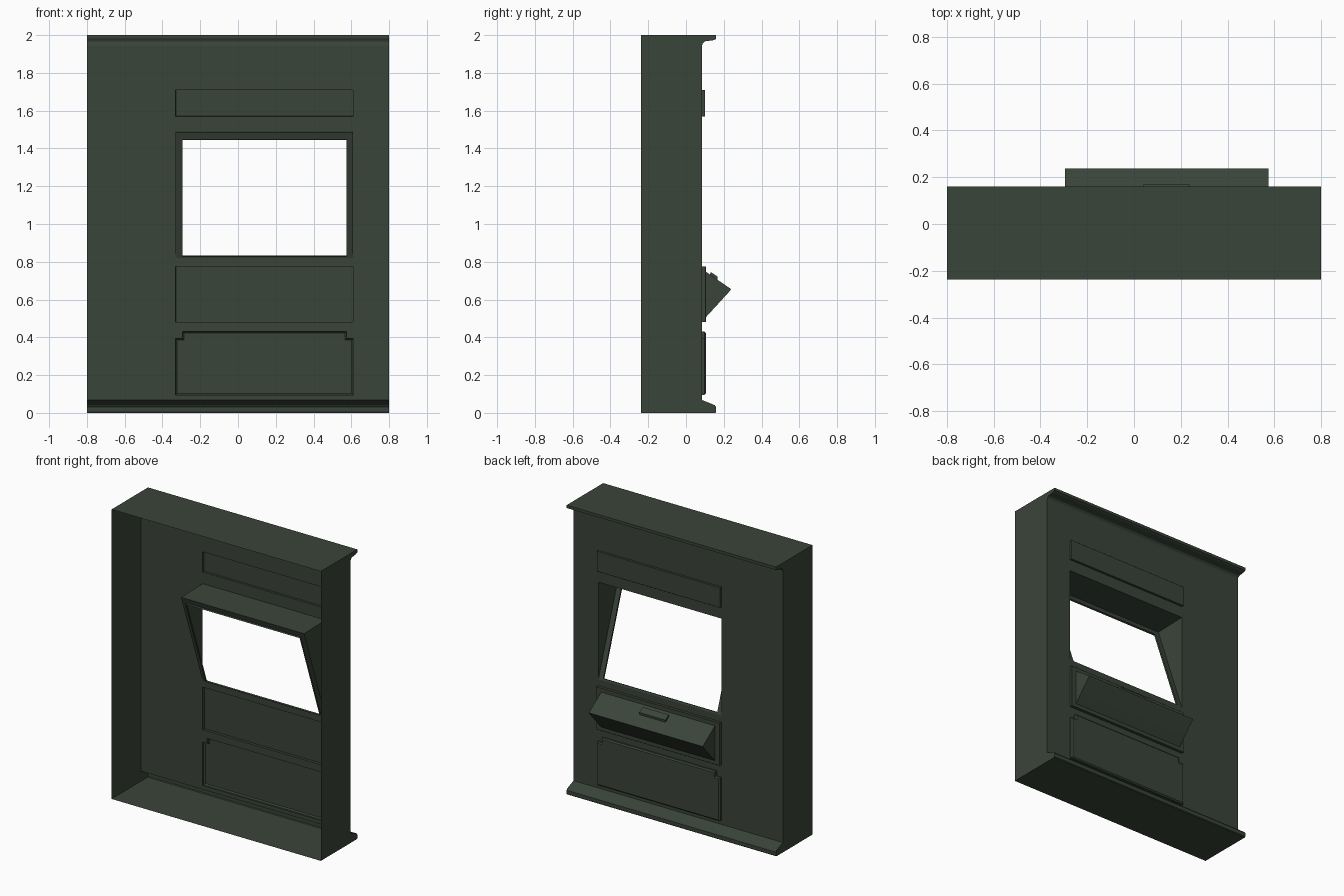
import bpy, bmesh
from mathutils import Vector

if "Cube" in bpy.data.objects:
    bpy.data.objects.remove(bpy.data.objects["Cube"])

mat = bpy.data.materials.new("dark_green")
mat.diffuse_color = (0.042, 0.058, 0.041, 1)
mat.use_nodes = True
mat.node_tree.nodes["Principled BSDF"].inputs["Base Color"].default_value = mat.diffuse_color

# Main measurements
HW, BACK, WALL, LIP = 0.8, -0.238, 0.085, 0.16
X0, X1 = -0.33, 0.61          # outer width of the fittings
XI0, XI1 = -0.295, 0.575      # inner width of the fittings


def finish(name, bm, smooth=False):
    bmesh.ops.remove_doubles(bm, verts=bm.verts, dist=1e-5)
    bmesh.ops.recalc_face_normals(bm, faces=bm.faces)
    me = bpy.data.meshes.new(name)
    bm.to_mesh(me)
    bm.free()
    me.materials.append(mat)
    ob = bpy.data.objects.new(name, me)
    bpy.context.collection.objects.link(ob)
    if smooth:
        bpy.context.view_layer.objects.active = ob
        ob.select_set(True)
        bpy.ops.object.shade_smooth_by_angle(angle=0.7)
        ob.select_set(False)
    return ob


def face(bm, pts):
    return bm.faces.new([bm.verts.new(p) for p in pts])


def sweep(bm, profile, xa, xb, closed=False, caps=False):
    """Stretch a (y, z) profile along x."""
    n = len(profile)
    for i in range(n if closed else n - 1):
        (ya, za), (yb, zb) = profile[i], profile[(i + 1) % n]
        face(bm, [(xa, ya, za), (xb, ya, za), (xb, yb, zb), (xa, yb, zb)])
    if caps:
        for x in (xa, xb):
            face(bm, [(x, y, z) for y, z in profile])


def raised_panel(name, outline, depth, bevel):
    """Open-backed panel standing out of the wall, outline in (x, z)."""
    bm = bmesh.new()
    f = face(bm, [(x, WALL, z) for x, z in outline])
    f.normal_update()
    if f.normal.y < 0:
        f.normal_flip()
    ext = bmesh.ops.extrude_discrete_faces(bm, faces=[f])["faces"]
    bmesh.ops.translate(bm, verts=ext[0].verts, vec=(0, depth - bevel, 0))
    bmesh.ops.inset_region(bm, faces=ext, thickness=bevel, depth=bevel, use_even_offset=True)
    return finish(name, bm)


def rect(xa, xb, za, zb):
    return [(xa, za), (xb, za), (xb, zb), (xa, zb)]


# Shell: floor, sill, top moulding and ceiling, closed sides, open front
base = [(BACK, 0), (0.155, 0), (LIP, 0.005), (LIP, 0.03), (0.152, 0.041), (WALL, 0.068)]
crown = [(WALL, 1.945), (0.089, 1.957), (0.1, 1.967), (0.145, 1.973), (LIP, 1.98),
         (LIP, 2), (BACK, 2)]
bm = bmesh.new()
sweep(bm, base, -HW, HW)
sweep(bm, crown, -HW, HW)
for x in (-HW, HW):
    face(bm, [(x, y, z) for y, z in base + crown])

# Wall grid with cells left open for the fittings
xs = [-HW, X0, XI0, XI1, X1, HW]
zs = [0.068, 0.095, 0.395, 0.43, 0.48, 0.775, 0.82, 1.49, 1.57, 1.71, 1.945]
wide_holes, narrow_holes = {1, 4, 6, 8}, {2}
for i in range(len(xs) - 1):
    for k in range(len(zs) - 1):
        if (k in wide_holes and 1 <= i <= 3) or (k in narrow_holes and i == 2):
            continue
        face(bm, [(x, WALL, z) for x, z in rect(xs[i], xs[i + 1], zs[k], zs[k + 1])])
finish("cabinet_shell", bm)

# Raised panels
raised_panel("sign_panel", rect(X0, X1, 1.57, 1.71), 0.016, 0.001)
raised_panel("tray_backplate", rect(X0, X1, 0.48, 0.775), 0.02, 0.001)
raised_panel("lower_panel", [(X0, 0.095), (X1, 0.095), (X1, 0.395), (XI1, 0.395),
                             (XI1, 0.43), (XI0, 0.43), (XI0, 0.395), (X0, 0.395)], 0.02, 0.008)

# Slanted screen recess: hood, triangular cheeks and screen frame
low, high = Vector((0, WALL, 0.82)), Vector((0, -0.15, 1.485))
bm = bmesh.new()
face(bm, [(X0, WALL, 1.49), (X1, WALL, 1.49), (X1, high.y, high.z), (X0, high.y, high.z)])
for x in (X0, X1):
    face(bm, [(x, WALL, 1.49), (x, high.y, high.z), (x, low.y, low.z)])
finish("screen_hood", bm)


def on_screen(x, t, off=0.0):
    p = low.lerp(high, t)
    d = (high - low).normalized()
    return (x, p.y + off * d.z, p.z - off * d.y)


def loop(xa, xb, ta, tb, off=0.0):
    return [on_screen(xa, ta, off), on_screen(xb, ta, off),
            on_screen(xb, tb, off), on_screen(xa, tb, off)]


outer = loop(X0, X1, 0, 1)
inner = loop(XI0, XI1, 0.018, 0.945)
rim = loop(XI0, XI1, 0.018, 0.945, -0.012)
bm = bmesh.new()
for a, b in ((outer, inner), (inner, rim)):
    for i in range(4):
        j = (i + 1) % 4
        face(bm, [a[i], a[j], b[j], b[i]])
finish("screen_frame", bm)

# Wedge-shaped tray with a small grip on its upper slope
bm = bmesh.new()
sweep(bm, [(0.104, 0.505), (0.232, 0.645), (0.238, 0.655), (0.232, 0.66), (0.104, 0.748)],
      XI0, XI1, closed=True, caps=True)
finish("tray_wedge", bm, smooth=True)

bm = bmesh.new()
sweep(bm, [(0.125, 0.731), (0.132, 0.745), (0.168, 0.721), (0.166, 0.703)],
      0.04, 0.24, closed=True, caps=True)
finish("tray_grip", bm)
